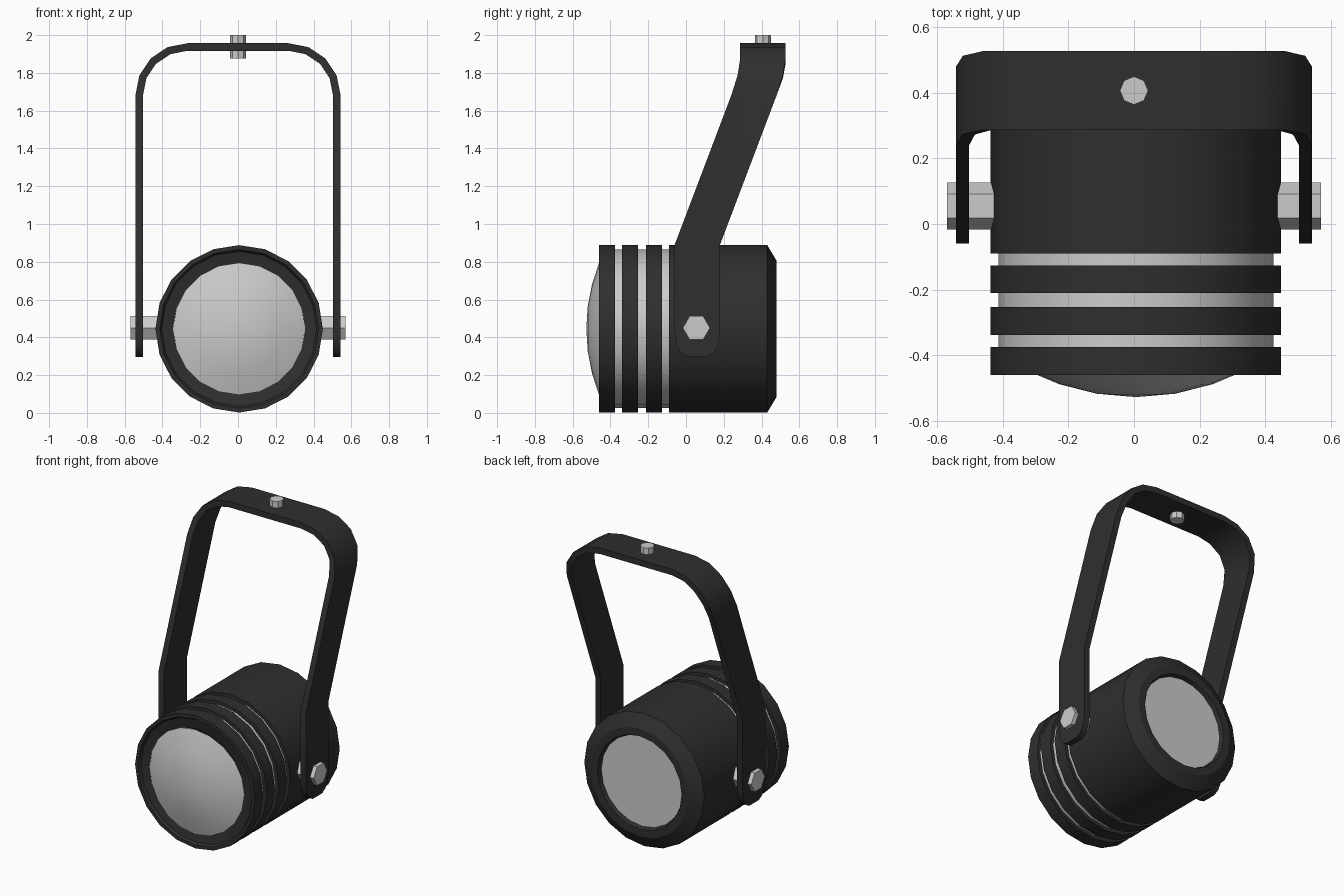
import bpy
from math import sin, cos, pi, radians

if "Cube" in bpy.data.objects:
    bpy.data.objects.remove(bpy.data.objects["Cube"])

CX, CZ, SIDES = 0.006, 0.445, 20
dark = bpy.data.materials.new("dark_metal")
dark.diffuse_color = (0.028, 0.028, 0.028, 1)
dark.use_nodes = True
dark.node_tree.nodes["Principled BSDF"].inputs["Base Color"].default_value = dark.diffuse_color


def make(name, verts, faces, mat=None):
    mesh = bpy.data.meshes.new(name)
    mesh.from_pydata(verts, [], faces)
    ob = bpy.data.objects.new(name, mesh)
    bpy.context.collection.objects.link(ob)
    if mat:
        mesh.materials.append(mat)
    bpy.ops.object.select_all(action='DESELECT')
    ob.select_set(True)
    bpy.context.view_layer.objects.active = ob
    bpy.ops.object.mode_set(mode='EDIT')
    bpy.ops.mesh.select_all(action='SELECT')
    bpy.ops.mesh.normals_make_consistent(inside=False)
    bpy.ops.object.mode_set(mode='OBJECT')
    bpy.ops.object.shade_smooth_by_angle(angle=radians(30))
    return ob


def lathe(name, profile, mat=None, closed=False):
    """Revolve (radius, y) points round the lamp axis."""
    n = len(profile)
    verts = [(CX + r * sin(2 * pi * i / SIDES), y, CZ + r * cos(2 * pi * i / SIDES))
             for r, y in profile for i in range(SIDES)]
    faces = []
    for k in range(n if closed else n - 1):
        a, b = k * SIDES, (k + 1) % n * SIDES
        for i in range(SIDES):
            j = (i + 1) % SIDES
            faces.append((a + i, a + j, b + j, b + i))
    return make(name, verts, faces, mat)


def prism(name, sides, radius, depth, location, rotation):
    bpy.ops.mesh.primitive_cylinder_add(vertices=sides, radius=radius, depth=depth,
                                        location=location, rotation=rotation)
    bpy.context.object.name = name


# Housing with chamfered, recessed back
lathe("housing", [(0.41, -0.09), (0.443, -0.09), (0.443, 0.43), (0.36, 0.48),
                  (0.31, 0.48), (0.30, 0.455), (0.30, 0.43)], dark)
back = [(CX + 0.302 * sin(2 * pi * i / SIDES), 0.455, CZ + 0.302 * cos(2 * pi * i / SIDES))
        for i in range(SIDES)]
make("back_plate", back, [tuple(range(SIDES))])

# Cooling rings round a lighter core
lathe("core", [(0.42, -0.40), (0.42, -0.08)])
for i, y in enumerate((-0.338, -0.211)):
    lathe(f"cooling_ring_{i + 1}", [(0.41, y), (0.443, y), (0.443, y + 0.085), (0.41, y + 0.085)],
          dark, closed=True)
lathe("front_rim", [(0.34, -0.43), (0.41, -0.445), (0.42, -0.46), (0.443, -0.46),
                    (0.443, -0.375), (0.34, -0.375)], dark, closed=True)

# Domed lens, slightly more curved across than vertically
verts, faces = [(CX, -0.528, CZ)], []
for r in (0.12, 0.235, 0.35):
    for i in range(SIDES):
        x, z = r * sin(2 * pi * i / SIDES), r * cos(2 * pi * i / SIDES)
        verts.append((CX + x, -0.528 + 0.72 * x * x + 0.55 * z * z, CZ + z))
for i in range(SIDES):
    j = (i + 1) % SIDES
    faces.append((0, 1 + i, 1 + j))
    for k in (1, 1 + SIDES):
        faces.append((k + i, k + SIDES + i, k + SIDES + j, k + j))
make("lens", verts, faces)

# Yoke stations: outer x, outer z, inner x, inner z, centre y, half width
half = [(0.543, z, 0.503, z, 0.06, w) for z, w in
        ((0.295, 0.05), (0.315, 0.085), (0.355, 0.109), (0.415, 0.12), (0.89, 0.12))]
for step, y in enumerate((0.36, 0.393, 0.407, 0.407, 0.407)):
    a = step * pi / 8
    half.append((0.268 + 0.275 * cos(a), 1.682 + 0.275 * sin(a),
                 0.268 + 0.235 * cos(a), 1.682 + 0.235 * sin(a), y, 0.12))
stations = half + [(-s[0], s[1], -s[2], *s[3:]) for s in reversed(half)]
verts, faces = [], []
for xo, zo, xi, zi, y, w in stations:
    verts += [(xo, y - w, zo), (xo, y + w, zo), (xi, y + w, zi), (xi, y - w, zi)]
for k in range(len(stations) - 1):
    for i in range(4):
        a, j = k * 4, (i + 1) % 4
        faces.append((a + i, a + j, a + 4 + j, a + 4 + i))
faces += [(0, 1, 2, 3), tuple(len(verts) - 4 + i for i in range(4))]
make("yoke", verts, faces, dark)

# Hexagonal pivot bolts and the mounting stud
for name, side in (("right", 1), ("left", -1)):
    bpy_rot = (pi / 2, pi / 2, 0)
    hexagon = [(side * x, 0.055 + 0.072 * cos(i * pi / 3), 0.45 + 0.072 * sin(i * pi / 3))
               for x in (0.42, 0.57) for i in range(6)]
    sides = [(i, (i + 1) % 6, 6 + (i + 1) % 6, 6 + i) for i in range(6)]
    make(f"{name}_pivot_bolt", hexagon, sides + [tuple(range(6)), tuple(range(6, 12))])
prism("mounting_stud", 8, 0.043, 0.125, (0, 0.407, 1.9375), (0, 0, 0))
